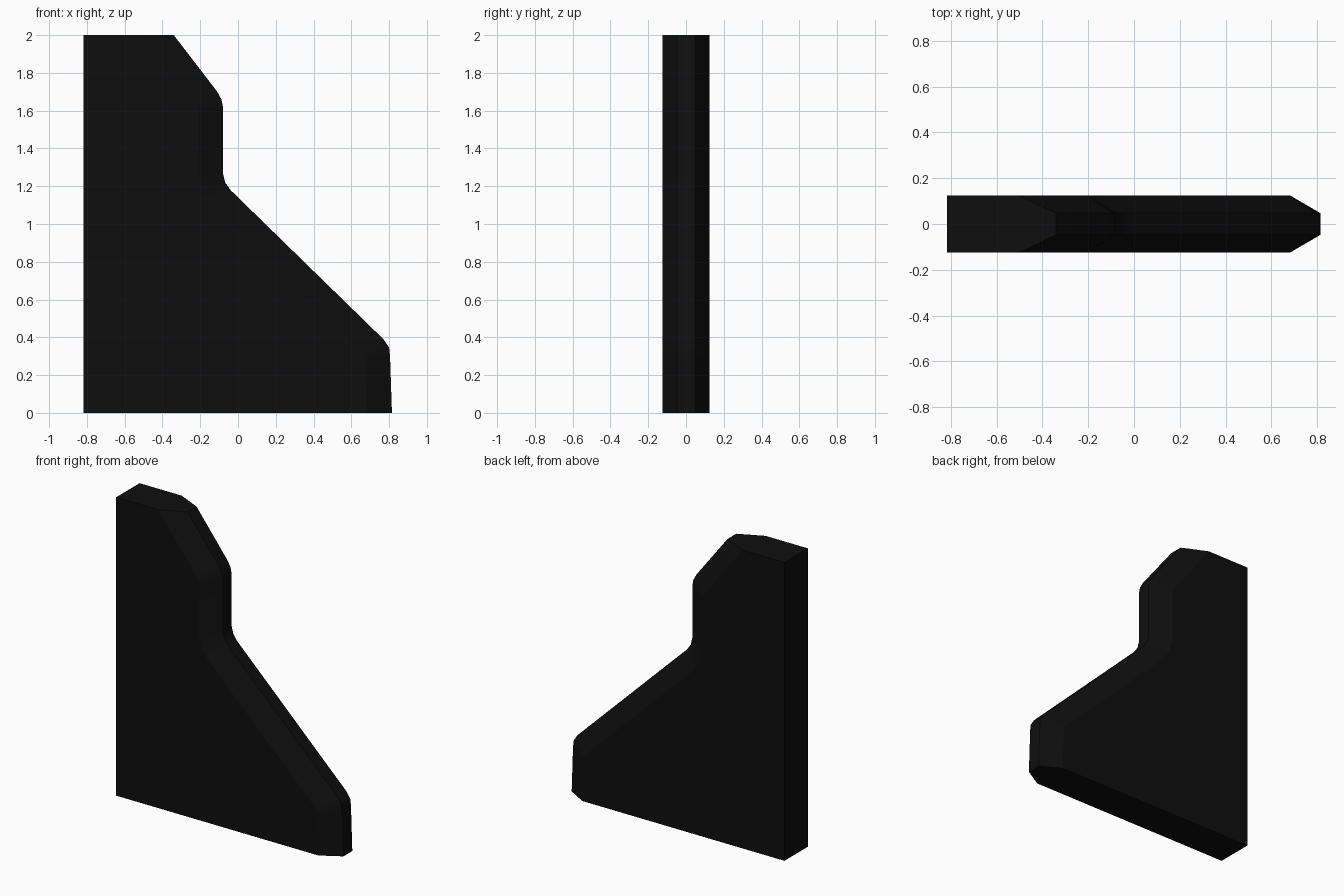
import bpy, bmesh, math

if "Cube" in bpy.data.objects:
    bpy.data.objects.remove(bpy.data.objects["Cube"])

# Stepped edge outline (x, z): narrow outer rim and wide inner shoulder
rim = [(0.815, 0), (0.805, 0.30), (0.80, 0.345), (0.772, 0.388),
       (-0.04, 1.18), (-0.068, 1.22), (-0.08, 1.27),
       (-0.08, 1.62), (-0.088, 1.66), (-0.112, 1.703), (-0.34, 2.0)]
shoulder = [(0.683, 0), (0.675, 0.285), (0.672, 0.298), (0.664, 0.313),
            (-0.135, 1.09), (-0.185, 1.165), (-0.21, 1.255),
            (-0.21, 1.605), (-0.211, 1.612), (-0.215, 1.622), (-0.504, 2.0)]
BACK, HALF, TIP = -0.817, 0.124, 0.047

black = bpy.data.materials.new("black")
black.diffuse_color = (0.0045, 0.0045, 0.0045, 1)
black.use_nodes = True
black.node_tree.nodes["Principled BSDF"].inputs["Base Color"].default_value = black.diffuse_color

bm = bmesh.new()


def row(points, y):
    return [bm.verts.new((x, y, z)) for x, z in points]


# Cross-section rows from front to back
rows = [row(shoulder, -HALF), row(rim, -TIP), row(rim, TIP), row(shoulder, HALF)]
front_back = row([(BACK, 0), (BACK, 2)], -HALF)
rear_back = row([(BACK, 0), (BACK, 2)], HALF)

# Bevelled edge strips
for a, b in zip(rows, rows[1:]):
    for i in range(len(a) - 1):
        bm.faces.new((a[i], b[i], b[i + 1], a[i + 1]))

# Large side faces, straight rear edge, bottom and top
bm.faces.new([front_back[0]] + rows[0] + [front_back[1]])
bm.faces.new([rear_back[0]] + rows[3] + [rear_back[1]])
bm.faces.new((front_back[0], front_back[1], rear_back[1], rear_back[0]))
for end, back in ((0, 0), (-1, 1)):
    bm.faces.new([front_back[back]] + [r[end] for r in rows] + [rear_back[back]])
bmesh.ops.recalc_face_normals(bm, faces=bm.faces)

mesh = bpy.data.meshes.new("fin_plate")
bm.to_mesh(mesh)
bm.free()
mesh.materials.append(black)
fin = bpy.data.objects.new("fin_plate", mesh)
bpy.context.collection.objects.link(fin)
bpy.context.view_layer.objects.active = fin
fin.select_set(True)
bpy.ops.object.shade_smooth_by_angle(angle=math.radians(25))
